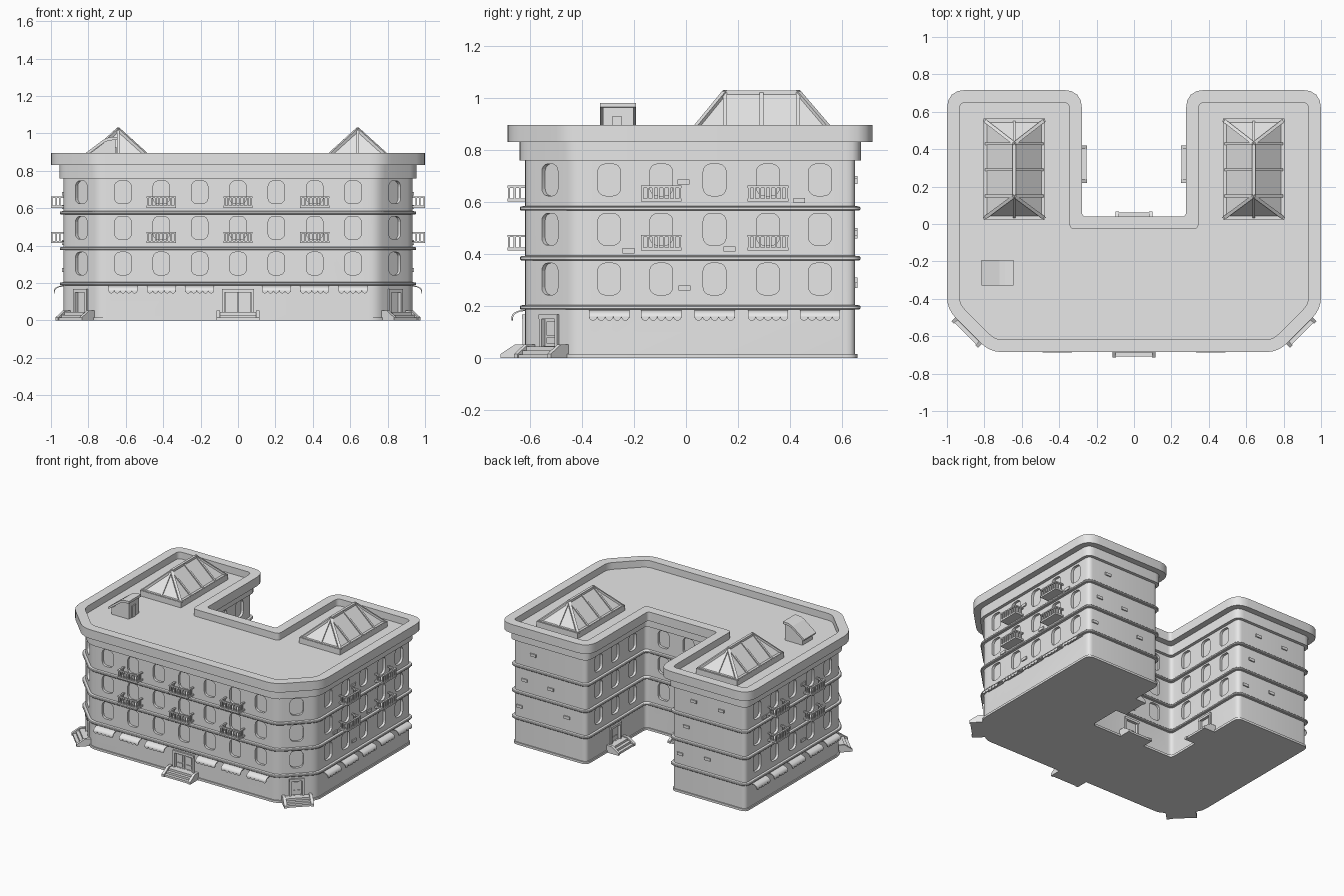
import bpy, bmesh, math
from mathutils import Matrix, Vector

cube = bpy.data.objects.get("Cube")
if cube:
    bpy.data.objects.remove(cube)

stone = bpy.data.materials.new("pale_grey")
stone.use_nodes = True
stone.diffuse_color = (0.8, 0.8, 0.8, 1)
stone.node_tree.nodes["Principled BSDF"].inputs["Base Color"].default_value = (0.8, 0.8, 0.8, 1)


def finish(bm, name, smooth=True):
    bmesh.ops.recalc_face_normals(bm, faces=bm.faces)
    mesh = bpy.data.meshes.new(name)
    bm.to_mesh(mesh)
    bm.free()
    mesh.materials.append(stone)
    obj = bpy.data.objects.new(name, mesh)
    bpy.context.collection.objects.link(obj)
    if smooth:
        shade(obj)
    return obj


def shade(obj):
    bpy.ops.object.select_all(action="DESELECT")
    obj.select_set(True)
    bpy.context.view_layer.objects.active = obj
    bpy.ops.object.shade_smooth_by_angle(angle=math.radians(35))


def loft(bm, rings):
    loops = [[bm.verts.new(p) for p in ring] for ring in rings]
    n = len(loops[0])
    for a, b in zip(loops, loops[1:]):
        for i in range(n):
            bm.faces.new((a[i], a[(i + 1) % n], b[(i + 1) % n], b[i]))
    bm.faces.new(loops[0][::-1])
    bm.faces.new(loops[-1])


def box(bm, M, x0, x1, y0, y1, z0, z1):
    loft(bm, [[M @ Vector(p) for p in ((x0, y0, z), (x1, y0, z), (x1, y1, z), (x0, y1, z))]
              for z in (z0, z1)])


def prism_y(bm, M, pts, y0, y1):
    # profile in x and z, pushed along y
    loft(bm, [[M @ Vector((x, y, z)) for x, z in pts] for y in (y0, y1)])


def prism_x(bm, M, pts, x0, x1):
    # profile in y and z, pushed along x
    loft(bm, [[M @ Vector((x, y, z)) for y, z in pts] for x in (x0, x1)])


def beam(bm, p, q, w):
    p, q = Vector(p), Vector(q)
    M = Matrix.Translation(p) @ (q - p).to_track_quat("Z", "Y").to_matrix().to_4x4()
    box(bm, M, -w / 2, w / 2, -w / 2, w / 2, -w / 3, (q - p).length + w / 3)


def spot(x, y, degrees):
    # place on a wall: local x runs along it, local -y points outward
    return Matrix.Translation((x, y, 0)) @ Matrix.Rotation(math.radians(degrees), 4, "Z")


# U-shaped footprint: corner, rounding, growth of rounding with offset
half = [((0.743, -0.618), 0.04, 0.4), ((0.933, -0.428), 0.04, 0.4), ((0.933, 0.65), 0.035, 1),
        ((0.345, 0.65), 0.035, 1), ((0.345, -0.028), 0.03, -0.1)]
plan = half + [((-x, y), t, k) for (x, y), t, k in reversed(half)]


def outline(off, z):
    pts = []
    n = len(plan)
    for i in range(n):
        (c, t, k) = plan[i]
        c = Vector(c)
        d1 = (c - Vector(plan[i - 1][0])).normalized()
        d2 = (Vector(plan[(i + 1) % n][0]) - c).normalized()
        n1, n2 = Vector((d1.y, -d1.x)), Vector((d2.y, -d2.x))
        c = c + (n1 + n2) * off / (1 + n1.dot(n2))
        r = t + k * off
        for s in range(5):
            u = s / 4
            p = c - d1 * r * (1 - u) ** 2 + d2 * r * u ** 2
            pts.append((p.x, p.y, z))
    return pts


def ring_solid(name, rings):
    bm = bmesh.new()
    loft(bm, [outline(o, z) for o, z in rings])
    return finish(bm, name)


walls = ring_solid("walls", [(0, 0.004), (0, 0.8)])
ring_solid("plinth", [(0.008, 0), (0.008, 0.016)])
for i, z in enumerate((0.187, 0.376, 0.567)):
    ring_solid(f"ledge_{i + 1}", [(-0.004, z), (0.016, z), (0.02, z + 0.004),
                                  (0.02, z + 0.012), (0.016, z + 0.016), (-0.004, z + 0.018)])
ring_solid("cornice", [(0.022, 0.76), (0.022, 0.832)])
ring_solid("parapet_and_roof", [(0.01, 0.83), (0.067, 0.83), (0.067, 0.895), (0, 0.895), (0, 0.845)])

# Wall positions
FRONT, SIDE, COURT_X, COURT_Y, BACK = -0.618, 0.933, 0.345, -0.028, 0.65
front_x = [-0.615, -0.41, -0.205, 0, 0.205, 0.41, 0.615]
side_y = [-0.295, -0.095, 0.11, 0.315, 0.515]
window_spots = [spot(x, FRONT, 0) for x in front_x] + [spot(x, COURT_Y, 180) for x in (-0.2, 0, 0.2)]
awning_spots = [spot(x, FRONT, 0) for x in front_x if x]
balcony_spots = [spot(x, FRONT, 0) for x in (-0.41, 0, 0.41)]
door_spots = [(spot(0, FRONT, 0), 0.085, 2), (spot(0, COURT_Y, 180), 0.06, 1)]
brick_spots = []
for s in (1, -1):
    window_spots += [spot(s * SIDE, y, s * 90) for y in side_y]
    window_spots += [spot(s * COURT_X, y, -s * 90) for y in (0.12, 0.32, 0.51)]
    corner = spot(s * 0.838, -0.523, s * 45)
    window_spots.append(corner)
    awning_spots += [spot(s * SIDE, y, s * 90) for y in side_y]
    balcony_spots += [spot(s * SIDE, y, s * 90) for y in (-0.095, 0.315)]
    door_spots += [(corner, 0.05, 1), (spot(s * COURT_X, 0.32, -s * 90), 0.06, 1)]
    brick_spots += [(spot(s * SIDE, y, s * 90), z) for y, z in
                    ((-0.01, 0.677), (0.435, 0.606), (0.168, 0.42), (-0.22, 0.413), (-0.005, 0.27))]
brick_spots += [(spot(x, BACK, 180), z) for x, z in
                ((0.77, 0.68), (0.84, 0.48), (0.63, 0.47), (0.88, 0.28), (0.5, 0.3), (-0.52, 0.69),
                 (-0.74, 0.68), (-0.46, 0.49), (-0.41, 0.28), (-0.63, 0.3))]

# Window and door openings
w, h, r = 0.044, 0.061, 0.03
window_shape = []
for i, (sx, sz) in enumerate(((1, 1), (-1, 1), (-1, -1), (1, -1))):
    for j in range(5):
        a = math.pi / 2 * (i + j / 4)
        window_shape.append((sx * (w - r) + r * math.cos(a), sz * (h - r) + r * math.sin(a)))
bm = bmesh.new()
for M in window_spots:
    for z in (0.304, 0.495, 0.685):
        prism_y(bm, M @ Matrix.Translation((0, 0, z)), window_shape, -0.03, 0.018)
for M, half_w, leaves in door_spots:
    box(bm, M, -half_w + 0.012, half_w - 0.012, -0.03, 0.02, 0.046, 0.15)
cutter = finish(bm, "opening_cutter", False)
cutter.hide_render = True
mod = walls.modifiers.new("openings", "BOOLEAN")
mod.object = cutter
mod.operation = "DIFFERENCE"
mod.solver = "EXACT"
cut_mesh = bpy.data.meshes.new_from_object(walls.evaluated_get(bpy.context.evaluated_depsgraph_get()))
walls.modifiers.clear()
walls.data = cut_mesh
bpy.data.objects.remove(cutter)
shade(walls)

# Doors with frames, leaves and panels, and the steps before them
doors, steps = bmesh.new(), bmesh.new()
for M, hw, leaves in door_spots:
    for s in (-1, 1):
        x0, x1 = sorted((s * hw, s * (hw - 0.014)))
        box(doors, M, x0, x1, -0.01, 0.015, 0.03, 0.165)
    box(doors, M, -hw, hw, -0.012, 0.015, 0.15, 0.167)
    wide = (hw - 0.014) * 2 / leaves
    for i in range(leaves):
        cx = (i - (leaves - 1) / 2) * wide
        box(doors, M, cx - wide / 2 + 0.002, cx + wide / 2 - 0.002, 0.008, 0.022, 0.046, 0.15)
        for z0, z1 in ((0.056, 0.08), (0.088, 0.14)):
            box(doors, M, cx - wide * 0.3, cx + wide * 0.3, 0.003, 0.01, z0, z1)
    sw = 0.115 if leaves == 2 else 0.1
    for i in range(3):
        box(steps, M, -sw + 0.015, sw - 0.015, -0.09 + i * 0.022, 0.01, 0, 0.015 * (i + 1))
    cheek = ((0.01, 0), (-0.095, 0), (-0.095, 0.016), (-0.04, 0.052), (0.01, 0.052))
    for s in (-1, 1):
        prism_x(steps, M, cheek, s * sw, s * (sw - 0.02))
finish(doors, "doors", False)
finish(steps, "entrance_steps", False)

# Awnings with a curved hood and scalloped edge
bm = bmesh.new()
arc = [(-0.052 * math.sin(a), 0.16 + 0.026 * math.cos(a)) for a in [math.pi / 10 * i for i in range(6)]]
hood = [(0.005, 0.186)] + arc + [(y * 0.9, z - 0.005) for y, z in reversed(arc)] + [(0.005, 0.181)]
scallop = [(0.0155 * math.cos(a), -0.016 * math.sin(a)) for a in [math.pi / 6 * i for i in range(7)]]
for M in awning_spots:
    prism_x(bm, M, hood, -0.0775, 0.0775)
    for i in range(-2, 3):
        prism_y(bm, M @ Matrix.Translation((i * 0.031, 0, 0.16)), scallop, -0.052, -0.047)
finish(bm, "awnings")

# Balconies
bm = bmesh.new()
for M in balcony_spots:
    for z in (0.413, 0.602):
        B = M @ Matrix.Translation((0, 0, z))
        box(bm, B, -0.078, 0.078, -0.068, 0.005, 0, 0.012)
        box(bm, B, -0.078, 0.078, -0.068, -0.056, 0.052, 0.061)
        for s in (-1, 1):
            x0, x1 = sorted((s * 0.078, s * 0.066))
            box(bm, B, x0, x1, -0.058, 0.005, 0.052, 0.061)
            for y in (-0.04, -0.02):
                box(bm, B, s * 0.072 - 0.004, s * 0.072 + 0.004, y - 0.004, y + 0.004, 0.01, 0.054)
        for i in range(8):
            x = -0.072 + i * 0.144 / 7
            box(bm, B, x - 0.004, x + 0.004, -0.066, -0.058, 0.01, 0.054)
finish(bm, "balconies", False)

# Loose accent bricks
bm = bmesh.new()
for M, z in brick_spots:
    box(bm, M, -0.023, 0.023, -0.008, 0.005, z - 0.01, z + 0.01)
finish(bm, "accent_bricks", False)

# Hipped skylights
for s, side in ((1, "left"), (-1, "right")):
    cx, hw, y0, y1, r0, r1, zb, zt = s * 0.64, 0.155, 0.035, 0.55, 0.15, 0.43, 0.88, 1.02
    curb, glass, ribs = bmesh.new(), bmesh.new(), bmesh.new()
    box(curb, Matrix(), cx - 0.165, cx + 0.165, 0.023, 0.565, 0.84, 0.885)
    loft(glass, [[(cx - hw, y0, zb), (cx + hw, y0, zb), (cx + hw, y1, zb), (cx - hw, y1, zb)],
                 [(cx - 0.001, r0, zt), (cx + 0.001, r0, zt), (cx + 0.001, r1, zt), (cx - 0.001, r1, zt)]])
    beam(ribs, (cx, r0, zt), (cx, r1, zt), 0.018)
    for end, top in ((y0, r0), (y1, r1)):
        beam(ribs, (cx, end, zb), (cx, top, zt), 0.014)
        beam(ribs, (cx - hw, end, zb), (cx + hw, end, zb), 0.018)
        for e in (-hw, hw):
            beam(ribs, (cx + e, end, zb), (cx, top, zt), 0.018)
    for e in (-hw, hw):
        beam(ribs, (cx + e, y0, zb), (cx + e, y1, zb), 0.018)
        for y in (r0, (r0 + r1) / 2, r1):
            beam(ribs, (cx + e, y, zb), (cx, y, zt), 0.014)
    finish(curb, f"{side}_skylight_curb", False)
    finish(glass, f"{side}_skylight_panes", False)
    finish(ribs, f"{side}_skylight_ribs", False)

# Roof stair hut with a sloping lid and a door
bm = bmesh.new()
hut = ((-0.655, 0.84), (-0.655, 0.965), (-0.7, 0.962), (-0.795, 0.89), (-0.795, 0.84))
prism_y(bm, Matrix(), hut, -0.318, -0.202)
lid = ((-0.645, 0.964), (-0.645, 0.981), (-0.69, 0.979), (-0.72, 0.966), (-0.815, 0.895),
       (-0.81, 0.882), (-0.71, 0.955), (-0.685, 0.963))
prism_y(bm, Matrix(), lid, -0.33, -0.192)
box(bm, Matrix(), -0.66, -0.649, -0.285, -0.245, 0.84, 0.928)
finish(bm, "roof_stair_hut", False)
